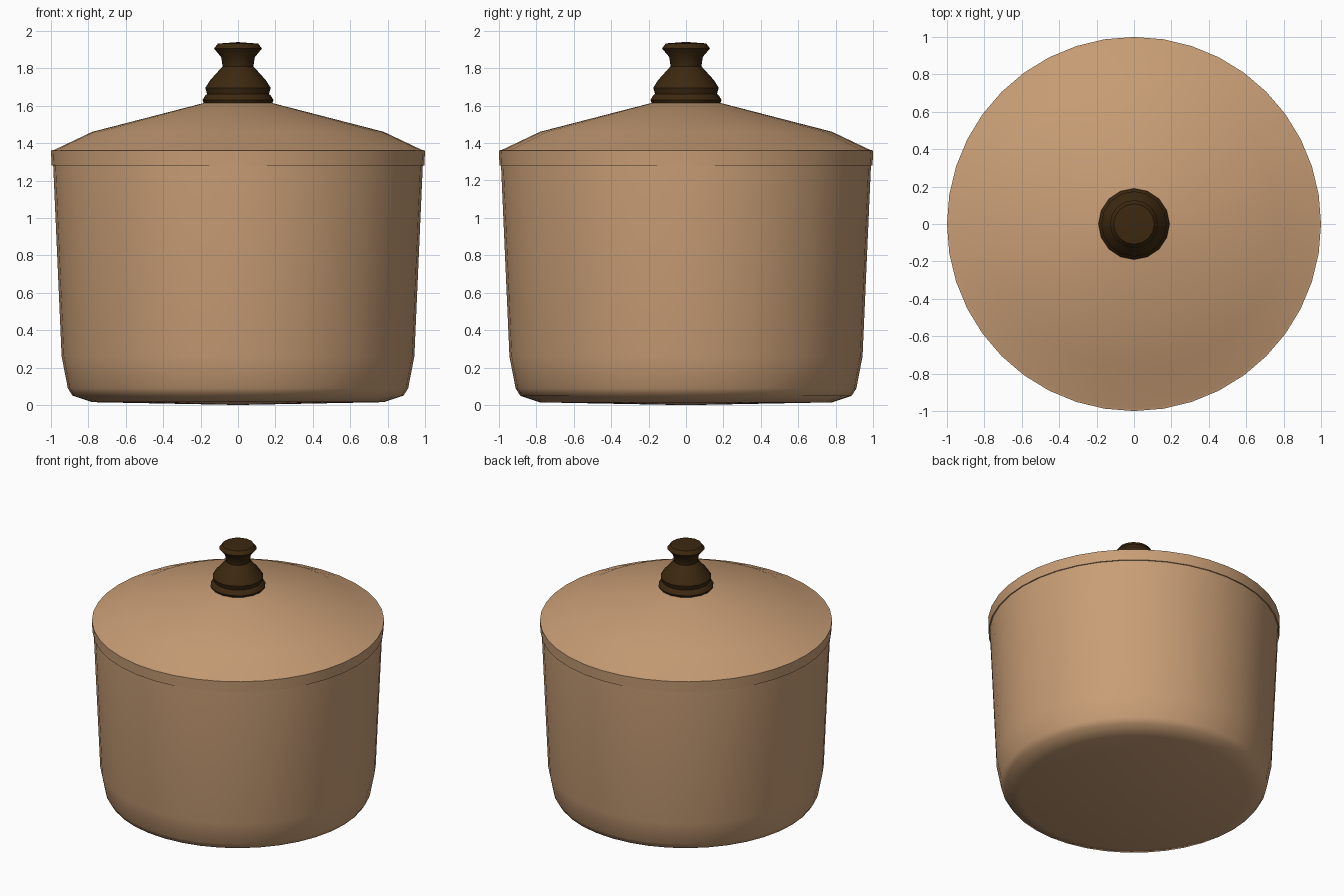
import bpy, bmesh, math

if "Cube" in bpy.data.objects:
    bpy.data.objects.remove(bpy.data.objects["Cube"])

def material(name, rgb):
    m = bpy.data.materials.new(name)
    m.diffuse_color = (*rgb, 1)
    m.use_nodes = True
    m.node_tree.nodes["Principled BSDF"].inputs["Base Color"].default_value = m.diffuse_color
    return m

tan = material("tan_clay", (0.58, 0.34, 0.18))
brown = material("dark_brown", (0.045, 0.021, 0.005))

def lathe(name, profile, sides, mat, angle):
    """Spin an (r, z) profile round the z axis; radius 0 makes a pole."""
    bm = bmesh.new()
    rings = []
    for r, z in profile:
        if r == 0:
            rings.append([bm.verts.new((0, 0, z))] * sides)
        else:
            rings.append([bm.verts.new((r * math.cos(2 * math.pi * i / sides),
                                        r * math.sin(2 * math.pi * i / sides), z))
                          for i in range(sides)])
    for a, b in zip(rings, rings[1:]):
        for i in range(sides):
            j = (i + 1) % sides
            bm.faces.new(list(dict.fromkeys((a[i], a[j], b[j], b[i]))))
    bmesh.ops.recalc_face_normals(bm, faces=bm.faces)
    me = bpy.data.meshes.new(name)
    bm.to_mesh(me)
    bm.free()
    me.materials.append(mat)
    ob = bpy.data.objects.new(name, me)
    bpy.context.collection.objects.link(ob)
    bpy.ops.object.select_all(action='DESELECT')
    ob.select_set(True)
    bpy.context.view_layer.objects.active = ob
    bpy.ops.object.shade_smooth_by_angle(angle=math.radians(angle))
    return ob

# Pot body: flat base, rounded corner, slightly flared wall
lathe("pot_body", [(0, 0), (0.78, 0.015), (0.885, 0.05), (0.91, 0.09),
                   (0.943, 0.26), (0.988, 1.28), (0.988, 1.34), (0, 1.34)],
      40, tan, 50)

# Lid: rim band and shallow cone
lathe("lid", [(0.985, 1.28), (0.996, 1.28), (1.0, 1.36), (0.982, 1.364),
              (0.78, 1.46), (0.18, 1.615), (0, 1.615)], 40, tan, 40)

# Turned knob
lathe("lid_knob", [(0, 1.6), (0.18, 1.608), (0.19, 1.63), (0.175, 1.655),
                   (0.165, 1.662), (0.175, 1.695), (0.15, 1.735),
                   (0.105, 1.785), (0.082, 1.81), (0.09, 1.86),
                   (0.128, 1.905), (0.108, 1.932), (0, 1.94)], 16, brown, 40)
